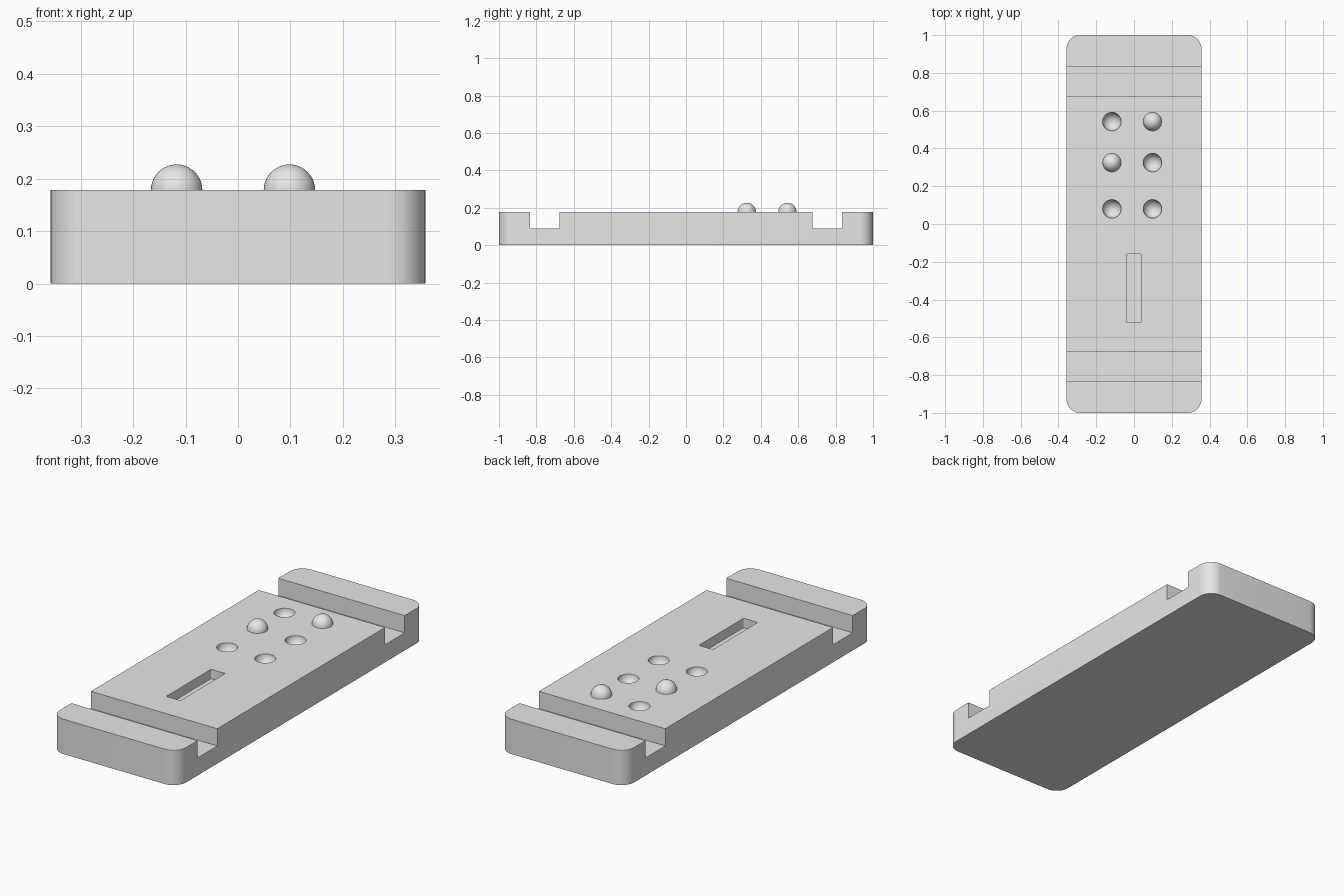
import bpy
import bmesh
from mathutils import Matrix

cube = bpy.data.objects.get("Cube")
if cube:
    bpy.data.objects.remove(cube, do_unlink=True)

HALF_W, HALF_L, TOP = 0.357, 1.0, 0.178
GROOVE_IN, GROOVE_OUT, GROOVE_Z = 0.677, 0.835, 0.09
RADIUS = 0.049
LEFT, RIGHT = 0.098, -0.117
DOMES = [(RIGHT, 0.325), (LEFT, 0.542)]
DIMPLES = [(RIGHT, 0.542), (LEFT, 0.325), (RIGHT, 0.08), (LEFT, 0.08)]

grey = bpy.data.materials.new("plain grey")
grey.use_nodes = True
grey.diffuse_color = (0.8, 0.8, 0.8, 1)
grey.node_tree.nodes["Principled BSDF"].inputs["Base Color"].default_value = (0.8, 0.8, 0.8, 1)


def add_object(name, bm):
    bmesh.ops.recalc_face_normals(bm, faces=bm.faces)
    mesh = bpy.data.meshes.new(name)
    bm.to_mesh(mesh)
    bm.free()
    mesh.materials.append(grey)
    obj = bpy.data.objects.new(name, mesh)
    bpy.context.collection.objects.link(obj)
    return obj


def box(name, x0, x1, y0, y1, z0, z1, corner, segments):
    """Box with rounded upright edges."""
    bm = bmesh.new()
    scale = Matrix.Diagonal((x1 - x0, y1 - y0, z1 - z0, 1))
    move = Matrix.Translation(((x0 + x1) / 2, (y0 + y1) / 2, (z0 + z1) / 2))
    bmesh.ops.create_cube(bm, size=1, matrix=move @ scale)
    if corner:
        upright = [e for e in bm.edges
                   if abs(e.verts[0].co.z - e.verts[1].co.z) > 0.01]
        bmesh.ops.bevel(bm, geom=upright, offset=corner, segments=segments,
                        profile=0.5, affect='EDGES')
    return add_object(name, bm)


def ball(name, x, y, half):
    bm = bmesh.new()
    bmesh.ops.create_uvsphere(bm, u_segments=40, v_segments=20, radius=RADIUS)
    if half:
        bmesh.ops.bisect_plane(bm, geom=bm.verts[:] + bm.edges[:] + bm.faces[:],
                               plane_co=(0, 0, 0), plane_no=(0, 0, 1),
                               dist=1e-5, clear_inner=True)
    bmesh.ops.translate(bm, verts=bm.verts, vec=(x, y, TOP))
    return add_object(name, bm)


def smooth(obj):
    bpy.ops.object.select_all(action='DESELECT')
    obj.select_set(True)
    bpy.context.view_layer.objects.active = obj
    bpy.ops.object.shade_smooth_by_angle(angle=0.5)


# Slab with rounded corners
body = box("body", -HALF_W, HALF_W, -HALF_L, HALF_L, 0, TOP, 0.072, 10)

# Cross grooves near both ends, the slot and the dimples
cutters = [box("groove_cutter", -1, 1, *sorted((s * GROOVE_IN, s * GROOVE_OUT)),
               GROOVE_Z, 0.3, 0, 1) for s in (-1, 1)]
cutters.append(box("slot_cutter", -0.04, 0.04, -0.522, -0.16, 0.13, 0.3, 0.006, 3))
cutters += [ball("dimple_cutter", x, y, False) for x, y in DIMPLES]

bpy.context.view_layer.objects.active = body
for cutter in cutters:
    cutter.hide_render = True
    mod = body.modifiers.new("cut", 'BOOLEAN')
    mod.operation = 'DIFFERENCE'
    mod.solver = 'EXACT'
    mod.object = cutter
    bpy.ops.object.modifier_apply(modifier=mod.name)
    bpy.data.objects.remove(cutter, do_unlink=True)
smooth(body)

# Raised domes
for i, (x, y) in enumerate(DOMES, 1):
    smooth(ball(f"dome_{i}", x, y, True))
